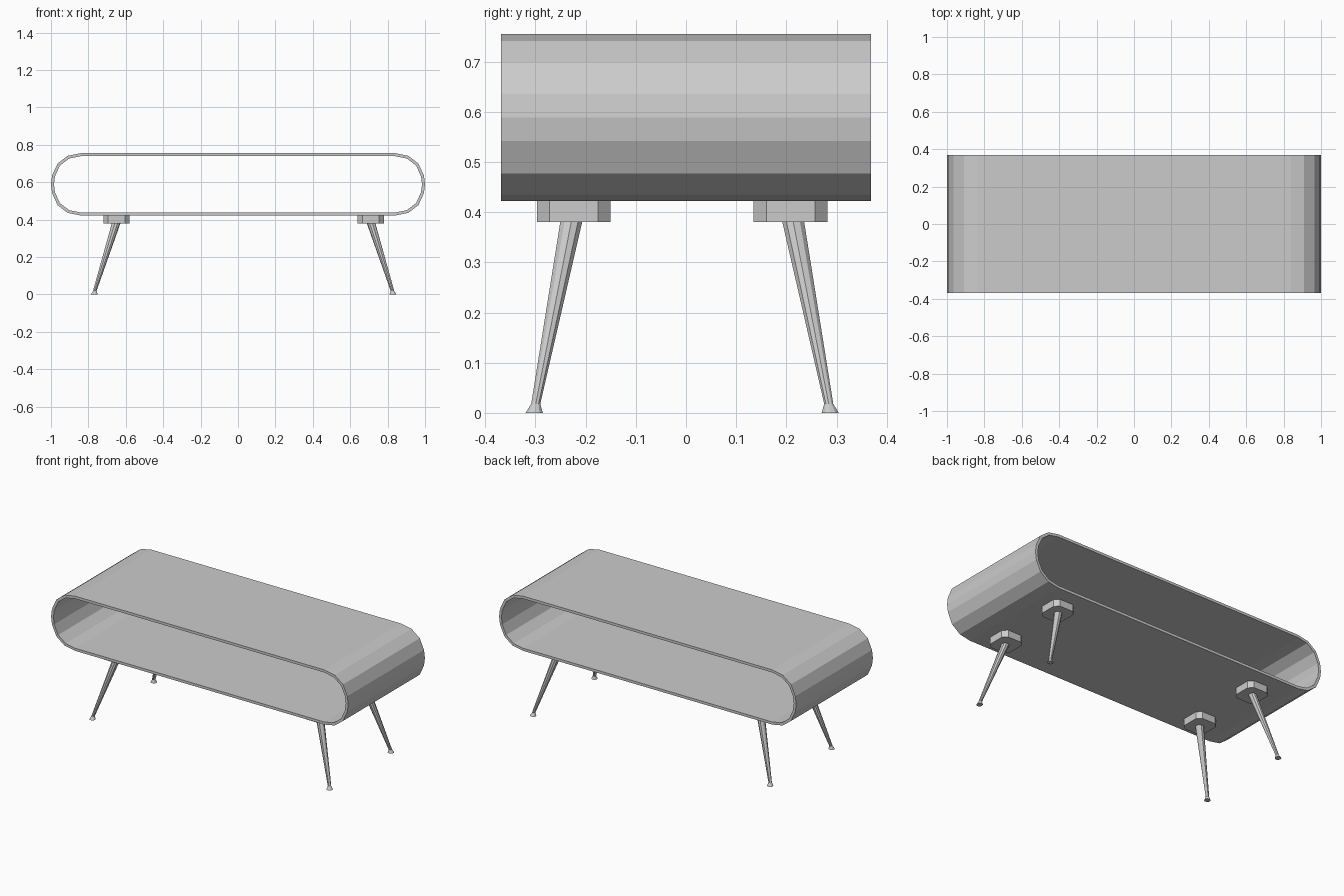
import bpy, bmesh
from math import cos, sin, pi

if "Cube" in bpy.data.objects:
    bpy.data.objects.remove(bpy.data.objects["Cube"])


def loft(name, rings, closed=False):
    """Skin a list of equal-length rings; cap the ends unless the loop is closed."""
    bm = bmesh.new()
    vs = [[bm.verts.new(p) for p in r] for r in rings]
    n = len(rings[0])
    pairs = list(zip(vs, vs[1:])) + ([(vs[-1], vs[0])] if closed else [])
    for a, b in pairs:
        for i in range(n):
            j = (i + 1) % n
            bm.faces.new((a[i], a[j], b[j], b[i]))
    if not closed:
        bm.faces.new(vs[0])
        bm.faces.new(vs[-1])
    bmesh.ops.recalc_face_normals(bm, faces=bm.faces)
    me = bpy.data.meshes.new(name)
    bm.to_mesh(me)
    bm.free()
    ob = bpy.data.objects.new(name, me)
    bpy.context.collection.objects.link(ob)
    return ob


# Shell: hollow stadium tube, open at front and back
CX, CZ, D = 0.833, 0.5885, 0.369
upper = [(0.007, 0.1665), (0.077, 0.153), (0.132, 0.111), (0.161, 0.047), (0.167, 0)]
cap = upper + [(x, -z) for x, z in reversed(upper[:-1])]


def shell_ring(s, y):
    right = [(CX + x * s, y, CZ + z * s) for x, z in cap]
    return right + [(-x, y, z) for x, y, z in reversed(right)]


loft("table_shell", [shell_ring(1, -D), shell_ring(1, D),
                     shell_ring(0.904, D), shell_ring(0.904, -D)], closed=True)


def circle(x, y, z, r, n=10):
    return [(x + r * cos(2 * pi * i / n), y + r * sin(2 * pi * i / n), z) for i in range(n)]


def chamfered(x, y, z, a, b, c):
    pts = [(a, c - b), (a, b - c), (a - c, b), (c - a, b),
           (-a, b - c), (-a, c - b), (c - a, -b), (a - c, -b)]
    return [(x + u, y + v, z) for u, v in pts]


# Four mounting pads and splayed tapered legs with flared feet
OX, OY = 0.03, -0.0075
for sx, side in ((-1, "left"), (1, "right")):
    for sy, end in ((-1, "front"), (1, "back")):
        px, py = OX + sx * 0.68, OY + sy * 0.216
        loft(f"{end}_{side}_pad", [chamfered(px, py, z, 0.07, 0.0735, 0.025)
                                   for z in (0.38, 0.423)])
        rings = [(0.798, 0.295, 0, 0.018), (0.796, 0.292, 0.018, 0.0095),
                 (0.681, 0.221, 0.382, 0.023)]
        loft(f"{end}_{side}_leg", [circle(OX + sx * x, OY + sy * y, z, r)
                                   for x, y, z, r in rings])
